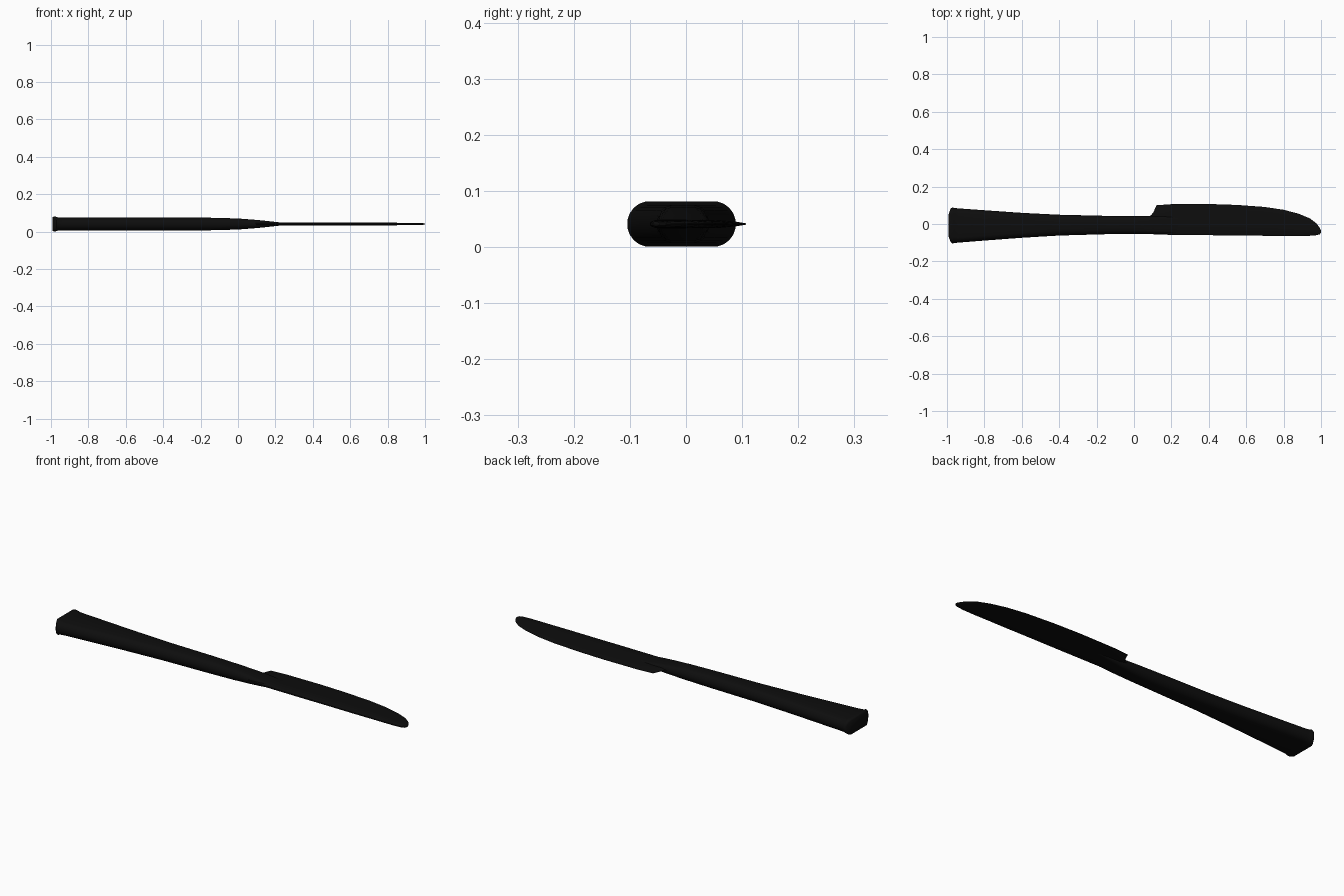
import bpy
import bmesh
import math

cube = bpy.data.objects.get("Cube")
if cube:
    bpy.data.objects.remove(cube)

MID = 0.041  # height of the centre plane

black = bpy.data.materials.new("black_steel")
black.use_nodes = True
black.diffuse_color = (0.004, 0.004, 0.004, 1)
black.node_tree.nodes["Principled BSDF"].inputs["Base Color"].default_value = black.diffuse_color


def loft(name, rings, angle):
    """Skin closed rings, closing both ends with strips across matching points."""
    bm = bmesh.new()
    loops = [[bm.verts.new(p) for p in ring] for ring in rings]
    n = len(loops[0])
    for a, b in zip(loops, loops[1:]):
        for i in range(n):
            j = (i + 1) % n
            bm.faces.new((a[i], a[j], b[j], b[i]))
    for ring in (loops[0], loops[-1]):
        for i in range(n // 2 - 1):
            bm.faces.new((ring[i], ring[i + 1], ring[n - 2 - i], ring[n - 1 - i]))
    bmesh.ops.recalc_face_normals(bm, faces=bm.faces)
    mesh = bpy.data.meshes.new(name)
    bm.to_mesh(mesh)
    bm.free()
    mesh.materials.append(black)
    obj = bpy.data.objects.new(name, mesh)
    bpy.context.collection.objects.link(obj)
    bpy.ops.object.select_all(action="DESELECT")
    obj.select_set(True)
    bpy.context.view_layer.objects.active = obj
    bpy.ops.object.shade_smooth_by_angle(angle=math.radians(angle))
    return obj


def stadium(x, low, high, half, bow=0.0, steps=10):
    """Flat-topped section with round sides; bow curves it along the handle."""
    centre, wide = (low + high) / 2, (high - low) / 2
    r = min(half, wide)
    pts = []
    for side in (1, -1):
        for k in range(steps):
            a = math.pi * ((k + 0.5) / steps - 0.5)
            y = side * (wide - r + r * math.cos(a))
            z = side * half * math.sin(a)
            pts.append((x + bow * (y / wide) ** 2, centre + y, MID + z))
    # start at the right-hand extreme so opposite points pair up top to bottom
    return pts[steps // 2:] + pts[:steps // 2]


# Handle: x, lower y, upper y, half thickness, bow of the butt end
handle = [
    (-1.0, -0.096, 0.082, 0.036, 0.02), (-0.995, -0.102, 0.087, 0.04, 0.02),
    (-0.985, -0.105, 0.089, 0.041, 0.015), (-0.965, -0.102, 0.086, 0.036, 0.005),
    (-0.94, -0.1, 0.084, 0.034, 0), (-0.8, -0.089, 0.074, 0.034, 0),
    (-0.6, -0.074, 0.06, 0.034, 0), (-0.4, -0.062, 0.05, 0.034, 0),
    (-0.15, -0.055, 0.044, 0.034, 0), (0.0, -0.053, 0.042, 0.03, 0),
    (0.1, -0.053, 0.042, 0.022, 0), (0.16, -0.052, 0.042, 0.016, 0),
    (0.22, -0.05, 0.038, 0.009, 0), (0.28, -0.045, 0.03, 0.005, 0),
]
loft("handle", [stadium(*s) for s in handle], 40)


def wedge(x, low, high, half):
    """Thin section, rounded at the spine and narrowing to the cutting edge."""
    shape = [(1, 0.15), (0.9, 0.5), (0.7, 0.9), (0.3, 1), (0.06, 1), (0, 0.4)]
    top = [(x, low + (high - low) * t, MID + half * h) for t, h in shape]
    return top + [(px, py, 2 * MID - pz) for px, py, pz in reversed(top)]


# Blade: x, spine y, edge y, half thickness
blade = [
    (0.07, -0.05, 0.04, 0.008), (0.09, -0.053, 0.045, 0.008),
    (0.105, -0.055, 0.065, 0.008), (0.12, -0.056, 0.1, 0.008),
    (0.2, -0.058, 0.106, 0.008), (0.4, -0.06, 0.107, 0.008),
    (0.55, -0.061, 0.102, 0.0075), (0.7, -0.063, 0.091, 0.007),
    (0.8, -0.063, 0.076, 0.007), (0.88, -0.064, 0.055, 0.0065),
    (0.94, -0.063, 0.03, 0.006), (0.975, -0.06, 0.004, 0.005),
    (0.993, -0.055, -0.02, 0.004), (1.0, -0.047, -0.034, 0.002),
]
loft("blade", [wedge(*s) for s in blade], 40)
